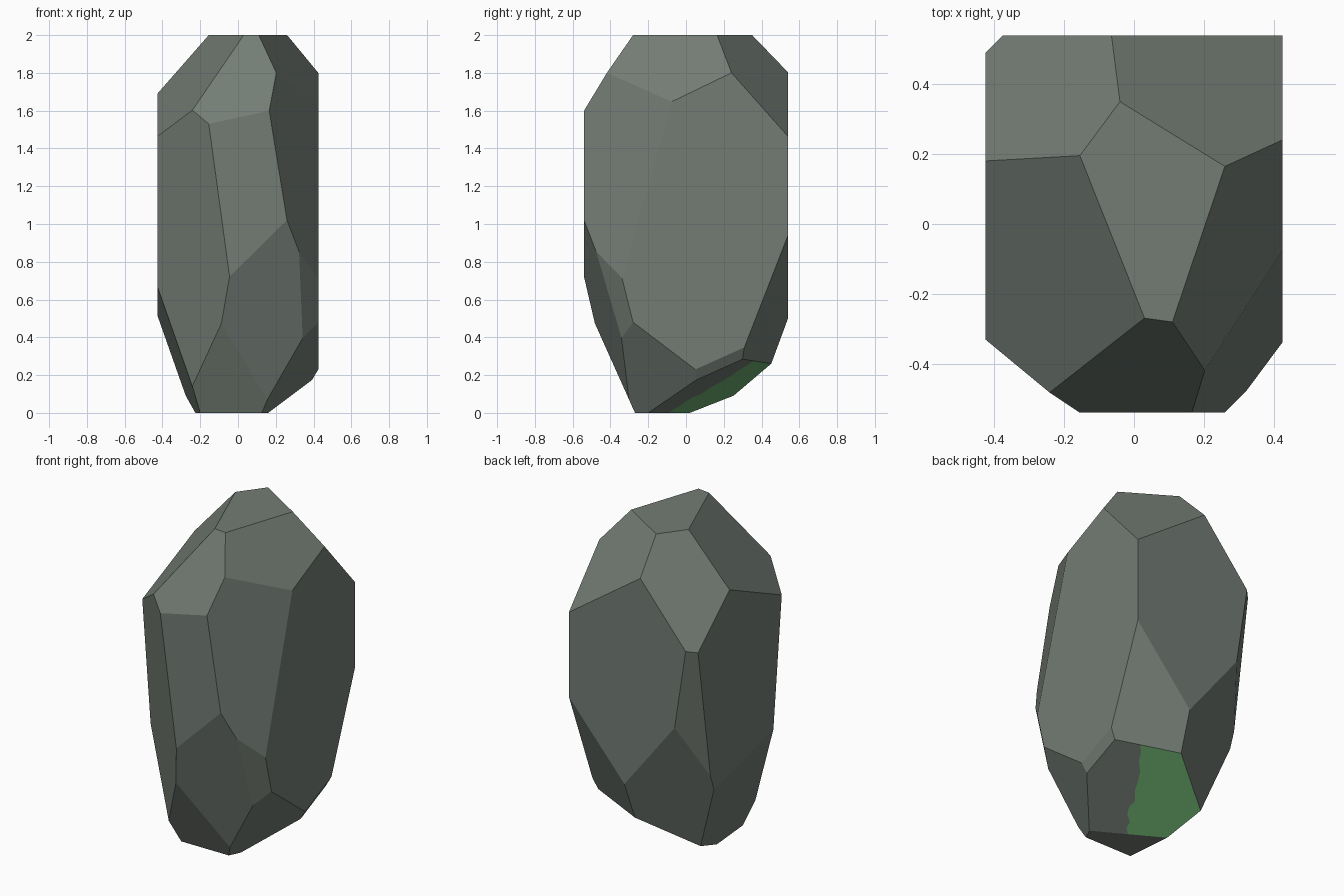
import bpy, bmesh
from mathutils import Vector
from mathutils.geometry import intersect_point_line

if "Cube" in bpy.data.objects:
    bpy.data.objects.remove(bpy.data.objects["Cube"])


def material(name, rgb):
    m = bpy.data.materials.new(name)
    m.diffuse_color = (*rgb, 1)
    m.use_nodes = True
    m.node_tree.nodes["Principled BSDF"].inputs["Base Color"].default_value = m.diffuse_color
    return m


# Chisel cuts: outward normal (x, y, z) and offset, keeping normal . p <= offset
MOSSY = (0.257, 0.450, -1, -0.049)        # sloping underside that carries the moss
CUTS = [
    # crown
    (-1.190, 0.883, 1, 2.357),
    (0.694, 1.125, 1, 2.366),
    (-1.116, -0.444, 1, 2.086),
    (-0.219, -1.588, 1, 2.421),
    (1.433, -0.483, 1, 2.293),
    # upright corners
    (1, -0.575, 0.162, 0.735),
    (-0.75, -1, -0.102, 0.500),
    (-0.98, 1, -0.15, 0.693),
    # tapering foot
    (0.277, -1, -0.281, 0.325),
    (1, -1, -0.25, 0.585),
    (0, -1, -0.448, 0.270),
    (1.58, -0.758, -1, 0.404),
    (1.75, 0.45, -1, 0.536),
    (1.155, 2.565, -1, 0.936),
    (-1.28, 2.85, -1, 0.983),
    (-1, -0.088, -0.336, 0.224),
    MOSSY,
]

# Block of stone
bm = bmesh.new()
bmesh.ops.create_cube(bm, size=1)
for v in bm.verts:
    v.co = Vector((v.co.x * 0.85, v.co.y * 1.08, v.co.z * 2 + 1))

# Slice off each facet and cap it
for *n, d in CUTS:
    n = Vector(n)
    res = bmesh.ops.bisect_plane(
        bm, geom=bm.verts[:] + bm.edges[:] + bm.faces[:], dist=1e-5,
        plane_co=n * (d / n.length_squared), plane_no=n, clear_outer=True)
    rim = [e for e in bm.edges if e.is_boundary]
    if rim:
        bmesh.ops.edgeloop_fill(bm, edges=rim)
bmesh.ops.recalc_face_normals(bm, faces=bm.faces[:])
bm.normal_update()

# Moss patch: split the underside facet along a ragged line
under = Vector(MOSSY[:3]).normalized()
face = max(bm.faces, key=lambda f: f.normal.dot(under))


def on_slope(x, y):
    return Vector((x, y, MOSSY[0] * x + MOSSY[1] * y - MOSSY[3]))


def vert_on_rim(p):
    """Add a vertex on the facet edge nearest to p."""
    def gap(e):
        q, t = intersect_point_line(p, e.verts[0].co, e.verts[1].co)
        return (q - p).length if 0.02 < t < 0.98 else 9
    e = min(face.edges, key=gap)
    t = intersect_point_line(p, e.verts[0].co, e.verts[1].co)[1]
    return bmesh.utils.edge_split(e, e.verts[0], t)[1]


a = vert_on_rim(on_slope(0.255, 0.36))
b = vert_on_rim(on_slope(-0.03, -0.09))
ragged = [(0.225, 0.33), (0.195, 0.275), (0.153, 0.235), (0.125, 0.185), (0.105, 0.135),
          (0.062, 0.08), (0.068, 0.04), (0.05, 0.0), (0.005, -0.03), (0.0, -0.065)]
bmesh.utils.face_split(face, a, b, coords=[on_slope(*p) for p in ragged])
bm.normal_update()
halves = [f for f in bm.faces if f.normal.dot(under) > 0.9999]
min(halves, key=lambda f: f.calc_center_median().x - f.calc_center_median().y * 0.6).material_index = 1

mesh = bpy.data.meshes.new("rock")
bm.to_mesh(mesh)
bm.free()
mesh.materials.append(material("grey_green_stone", (0.171, 0.202, 0.175)))
mesh.materials.append(material("moss_green", (0.161, 0.44, 0.165)))
rock = bpy.data.objects.new("rock", mesh)
bpy.context.collection.objects.link(rock)
